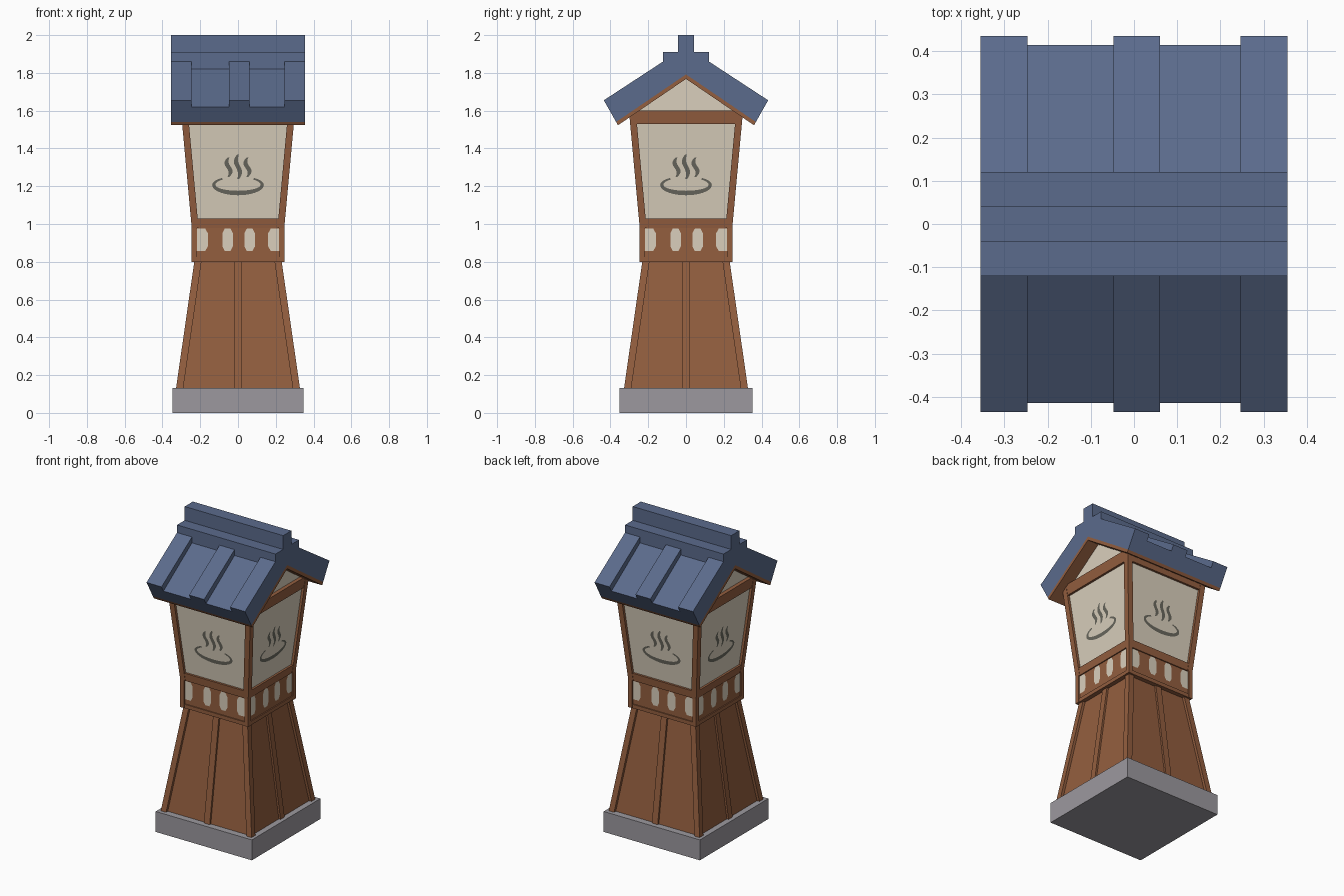
import bpy, math
from mathutils import Matrix, Vector

if "Cube" in bpy.data.objects:
    bpy.data.objects.remove(bpy.data.objects["Cube"])


def material(name, srgb):
    m = bpy.data.materials.new(name)
    m.diffuse_color = [((c / 255 + 0.055) / 1.055) ** 2.4 for c in srgb] + [1]
    m.use_nodes = True
    m.node_tree.nodes["Principled BSDF"].inputs["Base Color"].default_value = m.diffuse_color
    return m


WOOD = material("brown wood", (147, 94, 63))
PAPER = material("cream paper", (218, 207, 188))
TILE = material("blue roof tile", (91, 107, 140))
STONE = material("grey stone", (156, 153, 159))
INK = material("dark ink", (104, 103, 93))
TURNS = [Matrix.Rotation(k * math.pi / 2, 3, 'Z') for k in range(4)]


def make(name, verts, faces, mat):
    me = bpy.data.meshes.new(name)
    me.from_pydata(verts, [], faces)
    me.materials.append(mat)
    ob = bpy.data.objects.new(name, me)
    bpy.context.collection.objects.link(ob)
    return ob


def loft(name, solids, mat, around=False):
    """Solids, each joining two matching loops; optionally repeated on all four sides."""
    verts, faces = [], []
    for rot in (TURNS if around else TURNS[:1]):
        for a, b in solids:
            o, n = len(verts), len(a)
            verts += [rot @ Vector(p) for p in a + b]
            faces.append([o + i for i in reversed(range(n))])
            faces.append([o + n + i for i in range(n)])
            faces += [[o + i, o + (i + 1) % n, o + n + (i + 1) % n, o + n + i] for i in range(n)]
    return make(name, verts, faces, mat)


def rect(cx, cy, hx, hy, z):
    return [(cx - hx, cy - hy, z), (cx + hx, cy - hy, z), (cx + hx, cy + hy, z), (cx - hx, cy + hy, z)]


def square(h, z):
    return rect(0, 0, h, h, z)


def along_x(profile, x0, x1):
    return [(x0, y, z) for y, z in profile], [(x1, y, z) for y, z in profile]


def post(outer0, z0, outer1, z1, w):
    """Leaning corner post, given by its outer offset at each end."""
    h = w / 2
    return [(rect(outer0 - h, h - outer0, h, h, z0), rect(outer1 - h, h - outer1, h, h, z1))]


def decals(name, polys, depth, mat):
    """Flat (u, z) shapes laid on all four sides at distance depth(z)."""
    verts, faces = [], []
    for rot in TURNS:
        for poly in polys:
            faces.append(list(range(len(verts), len(verts) + len(poly))))
            verts += [rot @ Vector((u, -depth(z), z)) for u, z in poly]
    return make(name, verts, faces, mat)


# Stone base
loft("stone_base", [(rect(0, 0, .347, .353, 0), rect(0, 0, .347, .353, .133))], STONE)

# Tapered lower body with corner posts and centre battens
loft("lower_body", [(square(.31, .13), square(.213, .81))], WOOD)
loft("lower_corner_posts", post(.328, .13, .23, .81, .038), WOOD, True)
loft("lower_battens", [(rect(0, -.31, .021, .012, .13), rect(0, -.213, .021, .012, .81))], WOOD, True)

# Middle band with small chamfered windows
loft("band_core", [(square(.236, .8), square(.236, .99))], WOOD)
loft("band_posts", post(.245, .8, .245, .98, .028), WOOD, True)
loft("band_bottom_rail", [(square(.243, .8), square(.243, .825))], WOOD)
windows = []
for c in (-.188, -.055, .062, .188):
    w, z0, z1 = .028, .857, .976
    cl, cr = (0 if c < -.1 else .013), (0 if c > .1 else .013)
    poly = [(c - w + cl, z0), (c + w - cr, z0)]
    if cr:
        poly += [(c + w, z0 + .025), (c + w, z1 - .025)]
    poly += [(c + w - cr, z1), (c - w + cl, z1)]
    if cl:
        poly += [(c - w, z1 - .025), (c - w, z0 + .025)]
    windows.append(poly)
decals("band_windows", windows, lambda z: .239, PAPER)


# Flared lantern box
def lantern(z):
    return .245 + (z - .98) * .092


loft("lantern_paper", [(square(lantern(.99) - .016, .99), square(lantern(1.58) - .016, 1.58))], PAPER)
loft("lantern_posts", post(lantern(.98), .98, lantern(1.6), 1.6, .036), WOOD, True)
for nm, z0, z1 in (("lantern_bottom_rail", .98, 1.03), ("lantern_top_rail", 1.53, 1.6)):
    loft(nm, [(square(lantern(z0) - .002, z0), square(lantern(z1) - .002, z1))], WOOD)


# Painted bath sign: open bowl and three wisps of steam
def ribbon(points, offset):
    quads = []
    for i in range(len(points) - 1):
        (u0, z0), (u1, z1) = points[i], points[i + 1]
        (a0, b0), (a1, b1) = offset(i), offset(i + 1)
        quads.append([(u0 - a0, z0 - b0), (u0 + a0, z0 + b0), (u1 + a1, z1 + b1), (u1 - a1, z1 - b1)])
    return quads


N = 28
ang = [math.radians(130 + 280 * i / N) for i in range(N + 1)]
bowl = [(.128 * math.cos(a), 1.207 + .043 * math.sin(a)) for a in ang]


def bowl_width(i):
    w = .005 + .007 * math.sin(math.pi * i / N)
    return w * math.cos(ang[i]), w * math.sin(ang[i])


sign = ribbon(bowl, bowl_width)
M = 12
for cx, z0, z1 in ((-.05, 1.25, 1.352), (0, 1.237, 1.368), (.05, 1.25, 1.352)):
    wisp = [(cx + .011 * math.sin(2 * math.pi * i / M), z0 + (z1 - z0) * i / M) for i in range(M + 1)]
    sign += ribbon(wisp, lambda i: (.005 + .008 * math.sin(math.pi * i / M), 0))
# keep every shape facing outward
for q in sign:
    if sum(q[i - 1][0] * q[i][1] - q[i][0] * q[i - 1][1] for i in range(4)) < 0:
        q.reverse()
decals("bath_sign", sign, lambda z: lantern(z) - .013, INK)

# Gable infill
loft("gable_infill", [along_x([(-.27, 1.59), (.27, 1.59), (0, 1.785)], -.275, .275)], PAPER)


# Roof slab, wooden lining and tile ribs
def gable(top, bottom):
    """Symmetric roof section from (half width, eave z, apex z) for top and bottom."""
    (yt, zt, at), (yb, zb, ab) = top, bottom
    return [(-yt, zt), (-yb, zb), (0, ab), (yb, zb), (yt, zt), (0, at)]


X = .355
loft("roof_slab", [along_x(gable((.415, 1.62, 1.905), (.37, 1.54, 1.792)), -X, X)], TILE)
loft("roof_lining", [along_x(gable((.37, 1.54, 1.792), (.36, 1.523, 1.768)), -X, X)], WOOD)
ribs = []
for x0, x1 in ((-X, -.247), (-.048, .06), (.247, X)):
    for s in (1, -1):
        rib = [(.1, 1.825), (.1, 1.874), (.435, 1.655), (.413, 1.616)]
        ribs.append(along_x([(s * y, z) for y, z in rib][::s], x0, x1))
loft("roof_ribs", ribs, TILE)

# Stepped ridge
loft("ridge_base", [(rect(0, 0, X, .121, 1.8), rect(0, 0, X, .121, 1.91))], TILE)
loft("ridge_cap", [(rect(0, 0, X, .042, 1.9), rect(0, 0, X, .042, 2.0))], TILE)

# Consistent outward normals on the closed parts
import bmesh
for ob in bpy.context.collection.objects:
    if ob.name not in ("band_windows", "bath_sign"):
        bm = bmesh.new()
        bm.from_mesh(ob.data)
        bmesh.ops.recalc_face_normals(bm, faces=bm.faces)
        bm.to_mesh(ob.data)
        bm.free()
